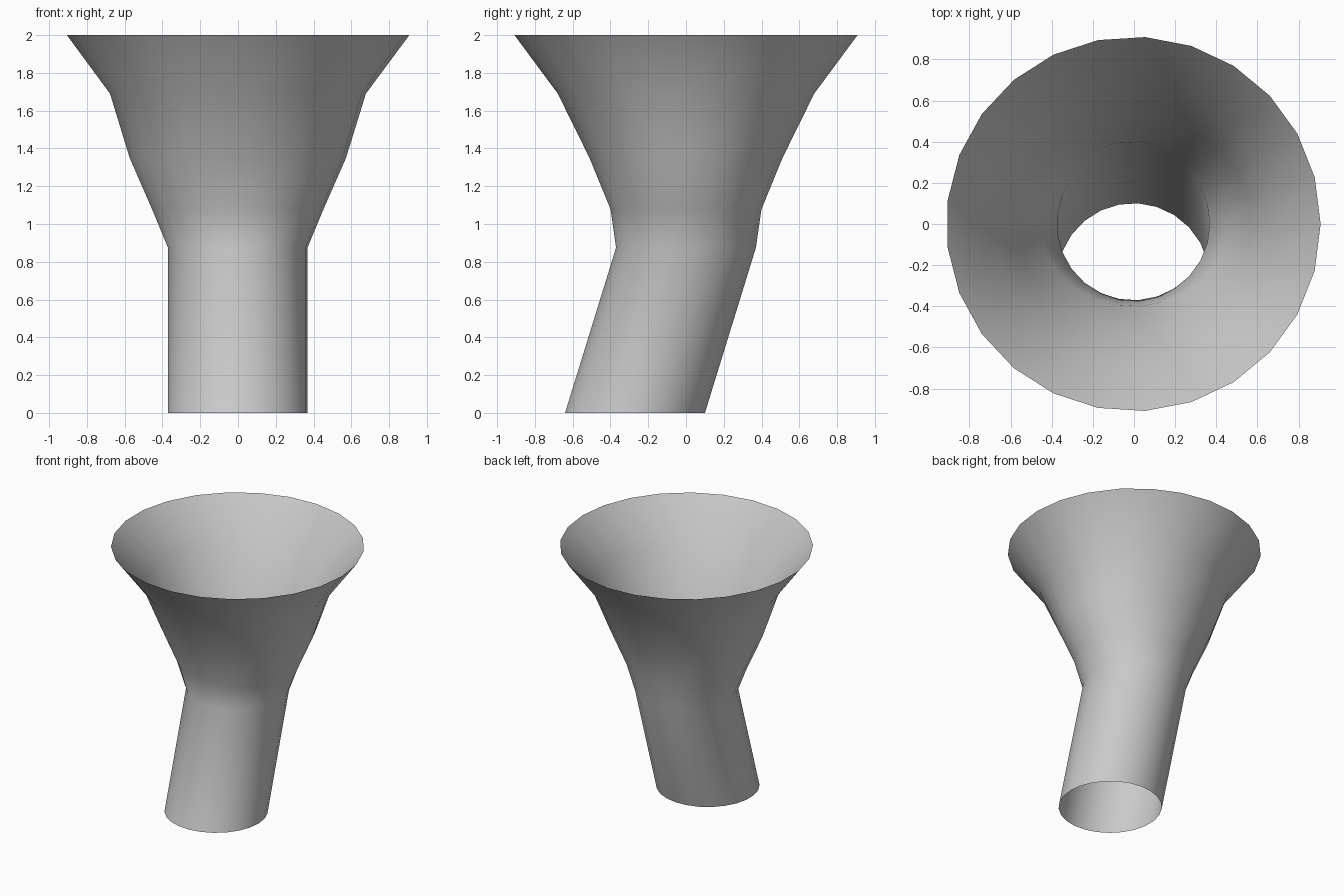
import bpy, bmesh
from math import cos, sin, tau

if "Cube" in bpy.data.objects:
    bpy.data.objects.remove(bpy.data.objects["Cube"])

SIDES = 25

# cross-sections from spout to rim: (z, centre y, x radius, y radius)
RINGS = [
    (0.00, -0.27, 0.371, 0.371),
    (0.875, 0.0, 0.371, 0.371),
    (1.077, 0.0, 0.455, 0.400),
    (1.35, 0.0, 0.575, 0.512),
    (1.69, 0.0, 0.680, 0.680),
    (2.00, 0.0, 0.910, 0.910),
]

# open-ended funnel skin lofted through the rings
bm = bmesh.new()
loops = []
for z, cy, rx, ry in RINGS:
    loops.append([bm.verts.new((rx * cos(tau * i / SIDES) - 0.003,
                                cy + ry * sin(tau * i / SIDES), z))
                  for i in range(SIDES)])
for low, high in zip(loops, loops[1:]):
    for i in range(SIDES):
        j = (i + 1) % SIDES
        face = bm.faces.new((low[i], low[j], high[j], high[i]))
        face.smooth = True

mesh = bpy.data.meshes.new("funnel")
bm.to_mesh(mesh)
bm.free()
funnel = bpy.data.objects.new("funnel", mesh)
bpy.context.collection.objects.link(funnel)
